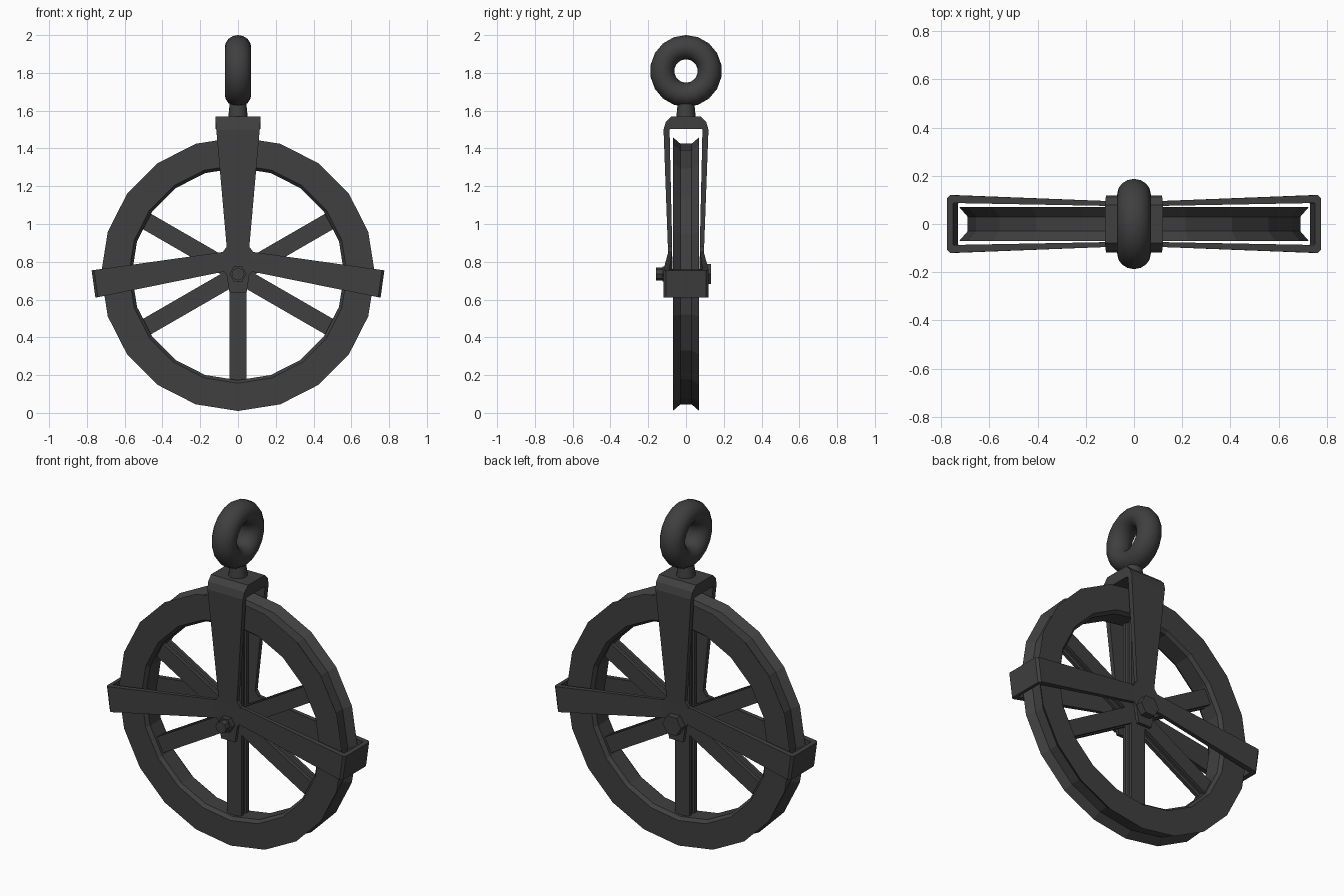
import bpy, bmesh, math
from mathutils import Matrix, Vector

if "Cube" in bpy.data.objects:
    bpy.data.objects.remove(bpy.data.objects["Cube"])

CZ = 0.735  # axle height
iron = bpy.data.materials.new("dark_iron")
iron.diffuse_color = (0.05, 0.05, 0.05, 1)
iron.use_nodes = True
iron.node_tree.nodes["Principled BSDF"].inputs["Base Color"].default_value = iron.diffuse_color


def finish(bm, name):
    bmesh.ops.recalc_face_normals(bm, faces=bm.faces)
    me = bpy.data.meshes.new(name)
    bm.to_mesh(me)
    bm.free()
    me.materials.append(iron)
    ob = bpy.data.objects.new(name, me)
    bpy.context.collection.objects.link(ob)
    return ob


def loft(name, sections, closed=False):
    """Skin a list of equal-length point rings; cap the ends unless closed."""
    bm = bmesh.new()
    rings = [[bm.verts.new(p) for p in s] for s in sections]
    n, k = len(rings), len(rings[0])
    for i in range(n if closed else n - 1):
        a, b = rings[i], rings[(i + 1) % n]
        for j in range(k):
            bm.faces.new((a[j], a[(j + 1) % k], b[(j + 1) % k], b[j]))
    if not closed:
        bm.faces.new(rings[0])
        bm.faces.new(rings[-1])
    return finish(bm, name)


def cyl_y(name, r, y0, y1, sides):
    pts = [(math.cos(2 * math.pi * i / sides) * r,
            math.sin(2 * math.pi * i / sides) * r + CZ) for i in range(sides)]
    return loft(name, [[(x, y, z) for x, z in pts] for y in (y0, y1)])


# Grooved 20-sided rim
half = [(0.03, 0.69), (0.07, 0.725), (0.07, 0.578), (0.05, 0.562)]
prof = half + [(-y, r) for y, r in reversed(half)]
loft("wheel_rim", [[(r * math.cos(a), y, CZ + r * math.sin(a)) for y, r in prof]
                   for a in [math.tau * i / 20 for i in range(20)]], closed=True)

# Six spokes with shallow grooves along their sides
q = [(0.046, -0.035), (0.046, -0.014), (0.034, -0.010),
     (0.034, 0.010), (0.046, 0.014), (0.046, 0.035)]
sec = q + [(-x, -y) for x, y in q]
for i in range(6):
    m = Matrix.Translation((0, 0, CZ)) @ Matrix.Rotation(math.tau * i / 6, 4, 'Y')
    loft("spoke", [[m @ Vector((x, y, z)) for x, y in sec] for z in (0.0, 0.59)])

# Upright U-shaped strap: outer y, outer z, inner y, inner z, half width
up = [(0.092, 0.635, 0.072, 0.635, 0.045), (0.093, 0.73, 0.072, 0.73, 0.06),
      (0.094, 0.76, 0.072, 0.76, 0.085), (0.095, 0.845, 0.073, 0.845, 0.085),
      (0.096, 0.88, 0.073, 0.88, 0.06), (0.119, 1.50, 0.087, 1.50, 0.115),
      (0.107, 1.54, 0.085, 1.502, 0.118), (0.078, 1.57, 0.065, 1.503, 0.12)]
path = [(-a, b, -c, d, w) for a, b, c, d, w in up] + up[::-1]
loft("upright_strap", [[(-w, oy, oz), (w, oy, oz), (w, iy, iz), (-w, iy, iz)]
                       for oy, oz, iy, iz, w in path])


# Side straps wrapping around the rim: outer x, y and inner x, y
def top(x):
    return 0.863 - 0.14 * x


def low(x):
    return 0.763 - 0.203 * x


arm = [(0.0, 0.091, 0.0, 0.073), (0.762, 0.12, 0.748, 0.087),
       (0.775, 0.107, 0.75, 0.084)]
path = [(a, -b, c, -d) for a, b, c, d in arm] + arm[::-1]
for s in (-1, 1):
    rings = []
    for ox, oy, ix, iy in path:
        k = 0.974  # strap ends lean inward at the bottom
        rings.append([(s * ox, oy, top(ox)), (s * ox * k, oy, low(ox * k)),
                      (s * ix * k, iy, low(ix * k)), (s * ix, iy, top(ix))])
    loft("side_strap", rings)

# Axle bolt, nut and head
cyl_y("axle", 0.028, -0.16, 0.10, 12)
cyl_y("axle_nut", 0.045, -0.125, -0.085, 6)
cyl_y("axle_end_nut", 0.034, -0.16, -0.12, 8)
cyl_y("axle_head", 0.06, 0.085, 0.133, 6)

# Neck and hanging ring
neck = loft("ring_neck", [[(r * math.cos(math.tau * i / 16), r * math.sin(math.tau * i / 16), z)
                           for i in range(16)] for r, z in ((0.052, 1.56), (0.042, 1.66))])
R, r = 0.126, 0.064
ring = loft("hanging_ring", [[(1.09 * r * math.sin(t), (R + r * math.cos(t)) * math.sin(a),
                               1.81 + (R + r * math.cos(t)) * math.cos(a))
                              for t in [math.tau * j / 16 for j in range(16)]]
                             for a in [math.tau * i / 18 for i in range(18)]], closed=True)
for ob in (neck, ring):
    bpy.ops.object.select_all(action='DESELECT')
    ob.select_set(True)
    bpy.context.view_layer.objects.active = ob
    bpy.ops.object.shade_smooth_by_angle(angle=math.radians(40))
